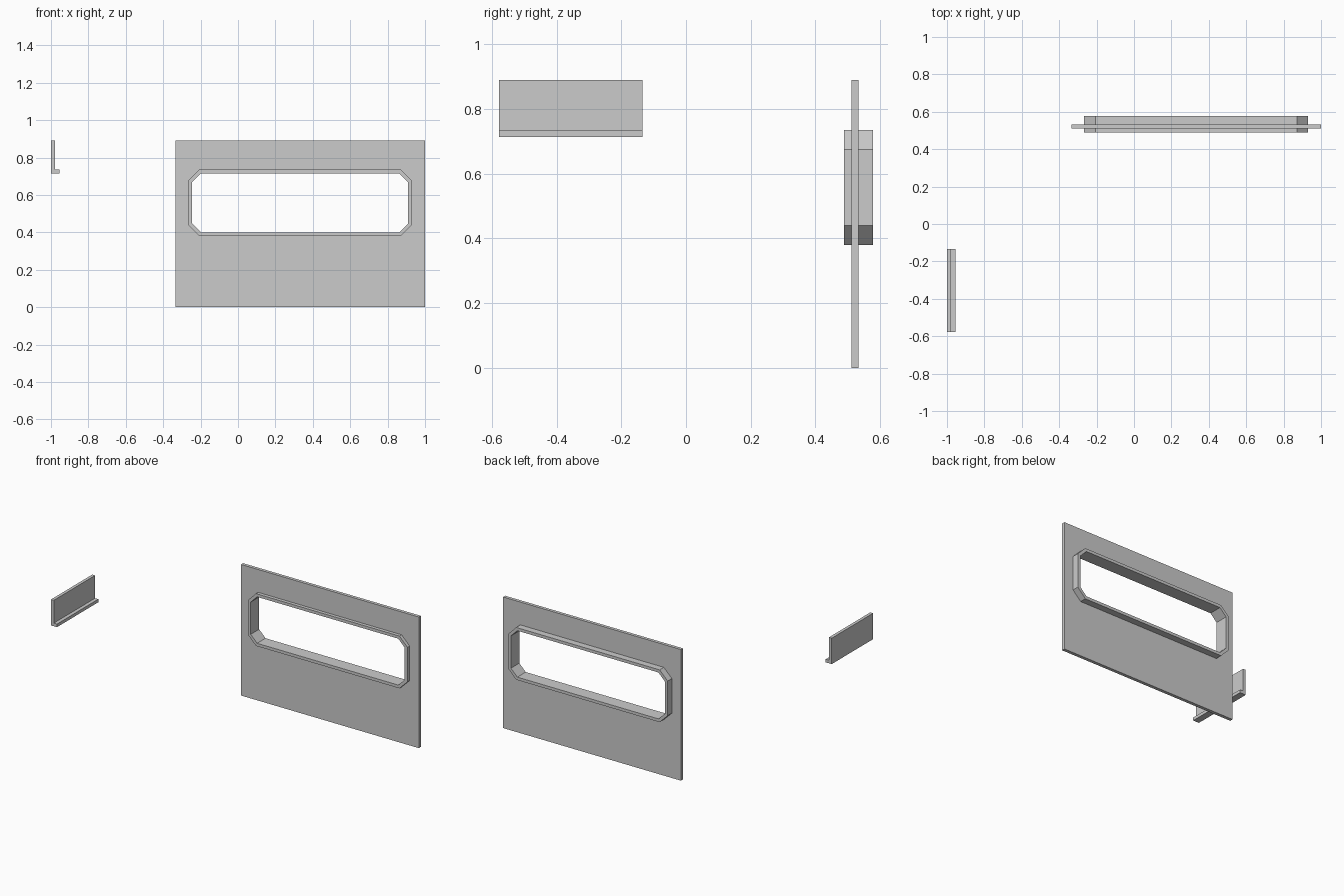
import bpy
import bmesh

default_cube = bpy.data.objects.get("Cube")
if default_cube:
    bpy.data.objects.remove(default_cube, do_unlink=True)

grey = bpy.data.materials.new("light grey")
grey.use_nodes = True
colour = (0.6, 0.6, 0.6, 1)
grey.diffuse_color = colour
grey.node_tree.nodes["Principled BSDF"].inputs["Base Color"].default_value = colour


def octagon(x0, x1, z0, z1, cut):
    """Rectangle with its corners cut off; cut = 0 gives doubled corners."""
    return [(x0 + cut, z0), (x1 - cut, z0), (x1, z0 + cut), (x1, z1 - cut),
            (x1 - cut, z1), (x0 + cut, z1), (x0, z1 - cut), (x0, z0 + cut)]


def finish(name, bm):
    bmesh.ops.remove_doubles(bm, verts=bm.verts, dist=1e-5)
    bmesh.ops.recalc_face_normals(bm, faces=bm.faces)
    mesh = bpy.data.meshes.new(name)
    bm.to_mesh(mesh)
    bm.free()
    mesh.materials.append(grey)
    bpy.context.collection.objects.link(bpy.data.objects.new(name, mesh))


def ring(name, outer, inner, y0, y1):
    """Flat ring between two matching outlines, from y0 to y1."""
    bm = bmesh.new()
    rings = [[bm.verts.new((x, y, z)) for x, z in loop]
             for loop, y in ((outer, y0), (outer, y1), (inner, y1), (inner, y0))]
    n = len(outer)
    for k in range(4):
        a, b = rings[k], rings[(k + 1) % 4]
        for i in range(n):
            j = (i + 1) % n
            if (a[i].co - a[j].co).length + (b[i].co - b[j].co).length > 1e-5:
                bm.faces.new((a[i], a[j], b[j], b[i]))
    finish(name, bm)


def prism(name, profile, y0, y1):
    """Solid with an x-z profile, from y0 to y1."""
    bm = bmesh.new()
    face = bm.faces.new([bm.verts.new((x, y0, z)) for x, z in profile])
    new = bmesh.ops.extrude_face_region(bm, geom=[face])["geom"]
    verts = [v for v in new if isinstance(v, bmesh.types.BMVert)]
    bmesh.ops.translate(bm, verts=verts, vec=(0, y1 - y0, 0))
    finish(name, bm)


# Door panel with its window opening
opening = octagon(-0.267, 0.931, 0.38, 0.735, 0.06)
ring("door_panel", octagon(-0.335, 1.0, 0, 0.89, 0), opening, 0.511, 0.533)

# Window frame lining the opening and standing proud on both sides
ring("window_frame", opening, octagon(-0.246, 0.91, 0.4, 0.715, 0.048), 0.488, 0.578)

# Separate angled bracket
prism("angle_bracket",
      [(-1, 0.714), (-0.955, 0.714), (-0.955, 0.735), (-0.979, 0.735),
       (-0.979, 0.89), (-1, 0.89)], -0.578, -0.135)
